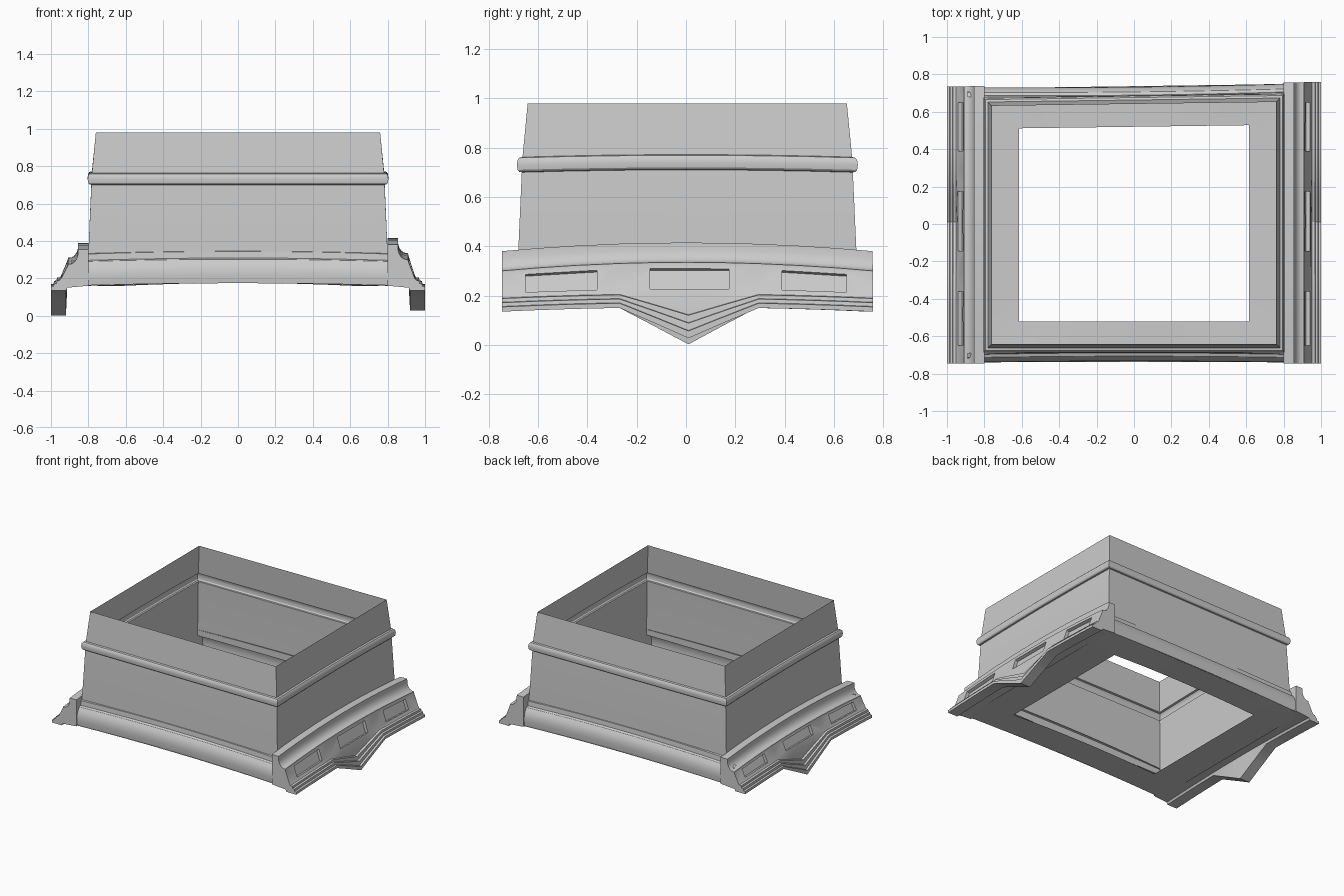
import bpy, bmesh, math

if "Cube" in bpy.data.objects:
    bpy.data.objects.remove(bpy.data.objects["Cube"], do_unlink=True)

stone = bpy.data.materials.new("grey stone")
stone.use_nodes = True
stone.diffuse_color = (0.6, 0.6, 0.6, 1)
stone.node_tree.nodes["Principled BSDF"].inputs["Base Color"].default_value = (0.6, 0.6, 0.6, 1)


def loft(name, sections, ring=False, loop=False, caps=False):
    """Skin a row of sections; ring closes each section, loop closes the row."""
    bm = bmesh.new()
    rows = [[bm.verts.new(p) for p in s] for s in sections]
    n, m = len(rows), len(rows[0])
    for i in range(n if loop else n - 1):
        a, b = rows[i], rows[(i + 1) % n]
        for j in range(m if ring else m - 1):
            k = (j + 1) % m
            bm.faces.new((a[j], a[k], b[k], b[j]))
    if caps:
        bm.faces.new(rows[0])
        bm.faces.new(rows[-1])
    bmesh.ops.recalc_face_normals(bm, faces=bm.faces)
    mesh = bpy.data.meshes.new(name)
    bm.to_mesh(mesh)
    bm.free()
    mesh.materials.append(stone)
    ob = bpy.data.objects.new(name, mesh)
    bpy.context.collection.objects.link(ob)
    return ob


def smooth(ob):
    bpy.ops.object.select_all(action='DESELECT')
    ob.select_set(True)
    bpy.context.view_layer.objects.active = ob
    bpy.ops.object.shade_smooth_by_angle(angle=math.radians(32))


def bow(v, half):
    return 1 - (v / half) ** 2


def shear(x, y):
    # the back edge runs slightly askew
    return y + (0.012 * x * y / 0.75 if y > 0 else 0)


# Tapered tower wall with a rounded band: (inset, height, bow of the long edge)
wall = [(0, 0.29, 0), (0, 0.34, 0), (0.016, 0.70, 1), (0.006, 0.702, 1), (-0.001, 0.71, 1),
        (-0.004, 0.73, 1), (-0.001, 0.75, 1), (0.006, 0.759, 1), (0.019, 0.762, 1), (0.04, 0.98, 0)]
steps = 8
corners = [(-1, -1), (1, -1), (1, 1), (-1, 1)]
columns = []
for c, (ax, ay) in enumerate(corners):
    bx, by = corners[(c + 1) % 4]
    for s in range(steps):
        u, v = ax + (bx - ax) * s / steps, ay + (by - ay) * s / steps
        columns.append([(u * (0.8 - d), shear(u, v * (0.682 - d)), z + 0.01 * k * bow(v, 1))
                        for d, z, k in wall])
smooth(loft("tower_wall", columns, loop=True))

# Floor plate with a rectangular opening
plate = []
for c, (ax, ay) in enumerate(corners):
    bx, by = corners[(c + 1) % 4]
    for s in range(steps):
        u, v = ax + (bx - ax) * s / steps, ay + (by - ay) * s / steps
        plate.append([(u * w, shear(u, v * h), 0.16 + 0.015 * bow(u, 1))
                      for w, h in ((0.615, 0.52), (0.85, 0.737))])
smooth(loft("floor_plate", plate, loop=True))

# Rolled moulding along the front and back, with a thin fillet above it
roll = [(0.737, 0.16), (0.742, 0.2), (0.74, 0.235), (0.73, 0.265), (0.714, 0.288), (0.69, 0.297)]
fillet = [(0.697, 0.295), (0.694, 0.33), (0.675, 0.335)]
for side, label in ((-1, "front"), (1, "back")):
    for part, prof, half in (("roll", roll, 0.89), ("fillet", fillet, 0.8)):
        rows = []
        for i in range(13):
            x = half * (i / 6 - 1)
            y_in = 0.008 * bow(x, half)
            rows.append([(x, shear(x, side * (y - y_in)), z + 0.014 * bow(x, half))
                         for y, z in prof])
        smooth(loft(label + "_" + part, rows))

# Side cornice profile: (out, height, drop into the pointed pendant)
cornice = [(0.80, 0.16, 0), (0.80, 0.38, 0), (0.855, 0.38, 0), (0.856, 0.35, 0), (0.863, 0.328, 0),
           (0.874, 0.312, 0), (0.89, 0.302, 0), (0.91, 0.3, 0), (0.91, 0.292, 0),
           (0.945, 0.2, 0), (0.952, 0.19, 0.085), (0.968, 0.188, 0.085), (0.97, 0.173, 0.1),
           (0.984, 0.171, 0.1), (0.986, 0.156, 0.115), (1.0, 0.154, 0.115),
           (1.0, 0.135, 0.125), (0.92, 0.135, 0.125), (0.912, 0.15, 0)]
stations = [-0.747, -0.6, -0.45, -0.27, -0.13, 0.01, 0.15, 0.29, 0.45, 0.6, 0.747]
windows = [(-0.65, -0.36), (-0.145, 0.175), (0.39, 0.65)]

for side, label, low in ((1, "left", 0), (-1, "right", 0.025)):
    def height(z, drop, y):
        rise = 0.035 * bow(y, 0.75) * (1 if z > 0.28 else 0.5)
        point = max(0, 1 - abs(y - 0.01) / 0.28)
        return z + rise - (low if z > 0.28 else 0) - drop * point * (1 + low * 8)

    body = loft(label + "_cornice",
                [[(side * x, shear(side * x, y), height(z, d, y)) for x, z, d in cornice]
                 for y in stations], ring=True, caps=True)

    # Recessed windows cut square to the sloping face
    for i, (y0, y1) in enumerate(windows):
        ends = []
        for y in (y0, y1):
            top, bottom = height(0.292, 0, y), height(0.2, 0, y)
            quad = []
            for t, depth in ((0.15, 0.03), (0.9, 0.03), (0.9, -0.022), (0.15, -0.022)):
                quad.append((side * (0.91 + 0.035 * t + 0.94 * depth), y,
                             top + (bottom - top) * t + 0.34 * depth))
            ends.append(quad)
        cutter = loft(label + "_window_cutter", ends, ring=True, caps=True)
        cut = body.modifiers.new("window", 'BOOLEAN')
        cut.operation, cut.solver, cut.object = 'DIFFERENCE', 'EXACT', cutter
        bpy.context.view_layer.objects.active = body
        bpy.ops.object.modifier_apply(modifier=cut.name)
        bpy.data.objects.remove(cutter, do_unlink=True)
    smooth(body)
